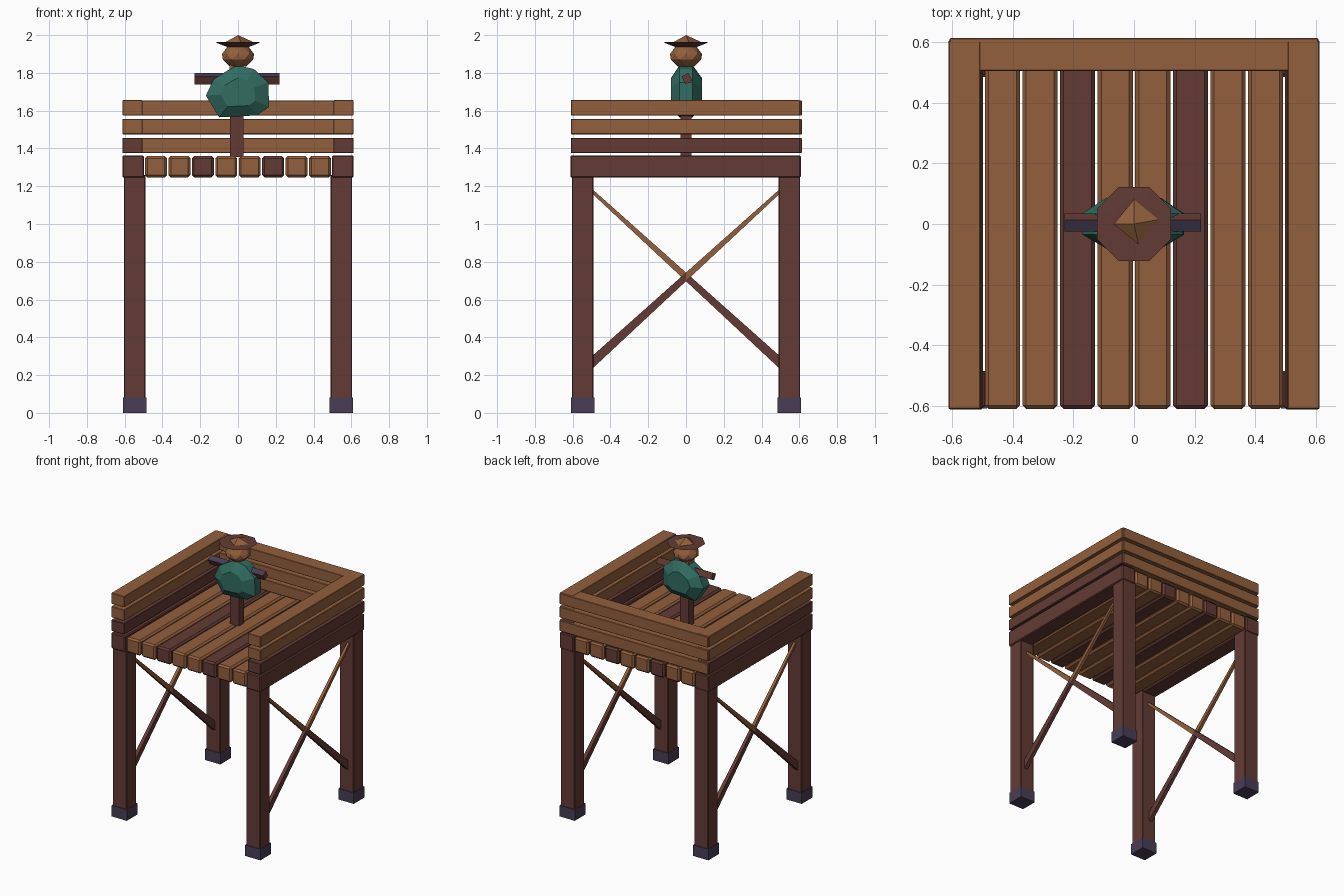
import bpy, bmesh, math
from mathutils import Vector, Matrix

cube = bpy.data.objects.get("Cube")
if cube:
    bpy.data.objects.remove(cube, do_unlink=True)


def material(name, rgb):
    m = bpy.data.materials.new(name)
    m.use_nodes = True
    m.diffuse_color = (*rgb, 1)
    m.node_tree.nodes["Principled BSDF"].inputs["Base Color"].default_value = (*rgb, 1)
    return m


WOOD = material("warm wood", (0.29, 0.115, 0.046))
DARK = material("dark red wood", (0.125, 0.044, 0.035))
STONE = material("purple grey", (0.066, 0.047, 0.092))
CLOTH = material("teal cloth", (0.031, 0.15, 0.118))


def finish(name, bm, *mats):
    bmesh.ops.recalc_face_normals(bm, faces=bm.faces)
    mesh = bpy.data.meshes.new(name)
    bm.to_mesh(mesh)
    bm.free()
    for m in mats:
        mesh.materials.append(m)
    ob = bpy.data.objects.new(name, mesh)
    bpy.context.collection.objects.link(ob)
    return ob


def box(name, lo, hi, mat, bevel=0.0):
    lo, hi = Vector(lo), Vector(hi)
    bm = bmesh.new()
    bmesh.ops.create_cube(bm, size=1)
    bmesh.ops.scale(bm, vec=hi - lo, verts=bm.verts)
    bmesh.ops.translate(bm, vec=(lo + hi) / 2, verts=bm.verts)
    ob = finish(name, bm, mat)
    if bevel:
        mod = ob.modifiers.new("chamfer", "BEVEL")
        mod.width, mod.segments = bevel, 1
    return ob


def loft(bm, rings):
    """Join closed rings of points; a one-point ring makes a tip."""
    loops = [[bm.verts.new(p) for p in ring] for ring in rings]
    for a, b in zip(loops, loops[1:]):
        n = max(len(a), len(b))
        for i in range(n):
            j = (i + 1) % n
            quad = [a[i % len(a)], a[j % len(a)], b[j % len(b)], b[i % len(b)]]
            bm.faces.new(list(dict.fromkeys(quad)))
    for end in (loops[0], loops[-1]):
        if len(end) > 2:
            bm.faces.new(end)


def circle(r, z, n, turn=0.0, x=0.0, y=0.0):
    if r == 0:
        return [(x, y, z)]
    angles = [turn + math.tau * i / n for i in range(n)]
    return [(x + r * math.cos(a), y + r * math.sin(a), z) for a in angles]


# Legs and feet
for sx, side in ((-1, "right"), (1, "left")):
    for sy, end in ((-1, "front"), (1, "back")):
        x, y = sx * 0.547, sy * 0.547
        box(f"{end}_{side}_leg", (x - 0.057, y - 0.057, 0.05), (x + 0.057, y + 0.057, 1.26), DARK, 0.004)
        box(f"{end}_{side}_foot", (x - 0.062, y - 0.062, 0), (x + 0.062, y + 0.062, 0.082), STONE)

# Floor planks, with heavier dark beams at both sides
for i in range(8):
    x = (i - 3.5) * 0.124
    box(f"floor_plank_{i + 1}", (x - 0.058, -0.61, 1.247), (x + 0.058, 0.608, 1.36),
        DARK if i in (2, 5) else WOOD, 0.012)
for sx, side in ((-1, "right"), (1, "left")):
    x = sx * 0.555
    box(f"{side}_floor_beam", (x - 0.057, -0.612, 1.245), (x + 0.057, 0.608, 1.363), DARK, 0.006)

# Railings on three sides
for level in range(3):
    z = 1.375 + level * 0.1
    for sx, side in ((-1, "right"), (1, "left")):
        x = sx * 0.559
        box(f"{side}_rail_{level + 1}", (x - 0.053, -0.61, z), (x + 0.053, 0.603, z + 0.081),
            WOOD if level else DARK, 0.003)
    box(f"back_rail_{level + 1}", (-0.608, 0.505, z), (0.608, 0.613, z + 0.08), WOOD, 0.003)

# Tapered cross braces between the legs on each side
for sx, side in ((-1, "right"), (1, "left")):
    for d, label in ((-1, "falling"), (1, "rising")):
        bm = bmesh.new()
        rings = []
        for t in (0, 0.5, 1):
            y, z = d * (t - 0.5) * 1.02, 0.255 + t * 0.93
            h, w, x = 0.034 - 0.022 * t, 0.014 - 0.005 * t, sx * (0.553 + d * 0.007)
            rings.append([(x - w, y, z - h), (x + w, y, z - h), (x + w, y, z + h), (x - w, y, z + h)])
        loft(bm, rings)
        for f in bm.faces:
            f.material_index = int(f.calc_center_median().z > 0.72)
        finish(f"{side}_{label}_brace", bm, DARK, WOOD)

# Scarecrow post, neck and arm bar
box("scarecrow_post", (-0.043, -0.03, 1.355), (0.03, 0.03, 1.75), DARK)
box("scarecrow_neck", (-0.045, -0.035, 1.78), (0.03, 0.035, 1.87), WOOD)
bm = bmesh.new()
bmesh.ops.create_cube(bm, size=1)
bmesh.ops.scale(bm, vec=(0.45, 0.042, 0.046), verts=bm.verts)
bmesh.ops.rotate(bm, matrix=Matrix.Rotation(math.radians(28), 3, "X"), verts=bm.verts)
bmesh.ops.translate(bm, vec=(-0.004, 0.005, 1.77), verts=bm.verts)
bm.normal_update()
for f in bm.faces:
    f.material_index = int(f.normal.z > 0.5)
finish("scarecrow_arms", bm, DARK, STONE)

# Faceted cloth body: outline narrowed toward front and back
outline = [(0.0, 1.84), (0.085, 1.82), (0.16, 1.75), (0.165, 1.62), (0.1, 1.575),
           (-0.1, 1.565), (-0.17, 1.68), (-0.13, 1.765), (-0.06, 1.81)]


def slice_at(y, s):
    return [(x * s, y, 1.69 + (z - 1.69) * s) for x, z in outline]


bm = bmesh.new()
loft(bm, [slice_at(-0.08, 0.55), slice_at(-0.035, 1), slice_at(0.035, 1), slice_at(0.085, 0.55)])
finish("scarecrow_body", bm, CLOTH)

# Head
bm = bmesh.new()
loft(bm, [circle(0.045, 1.835, 8), circle(0.087, 1.872, 8, 0.39),
          circle(0.085, 1.9, 8), circle(0.055, 1.945, 8, 0.39)])
bmesh.ops.triangulate(bm, faces=bm.faces)
finish("scarecrow_head", bm, WOOD)

# Hat: upturned brim and four-sided crown
bm = bmesh.new()
loft(bm, [circle(0.055, 1.935, 8, 0.39), circle(0.132, 1.962, 8, 0.39), circle(0.08, 1.963, 8, 0.39)])
finish("hat_brim", bm, DARK)
bm = bmesh.new()
loft(bm, [circle(0.08, 1.96, 4, 0.1, 0.008, 0.008), circle(0, 2.0, 4)])
finish("hat_crown", bm, WOOD)
